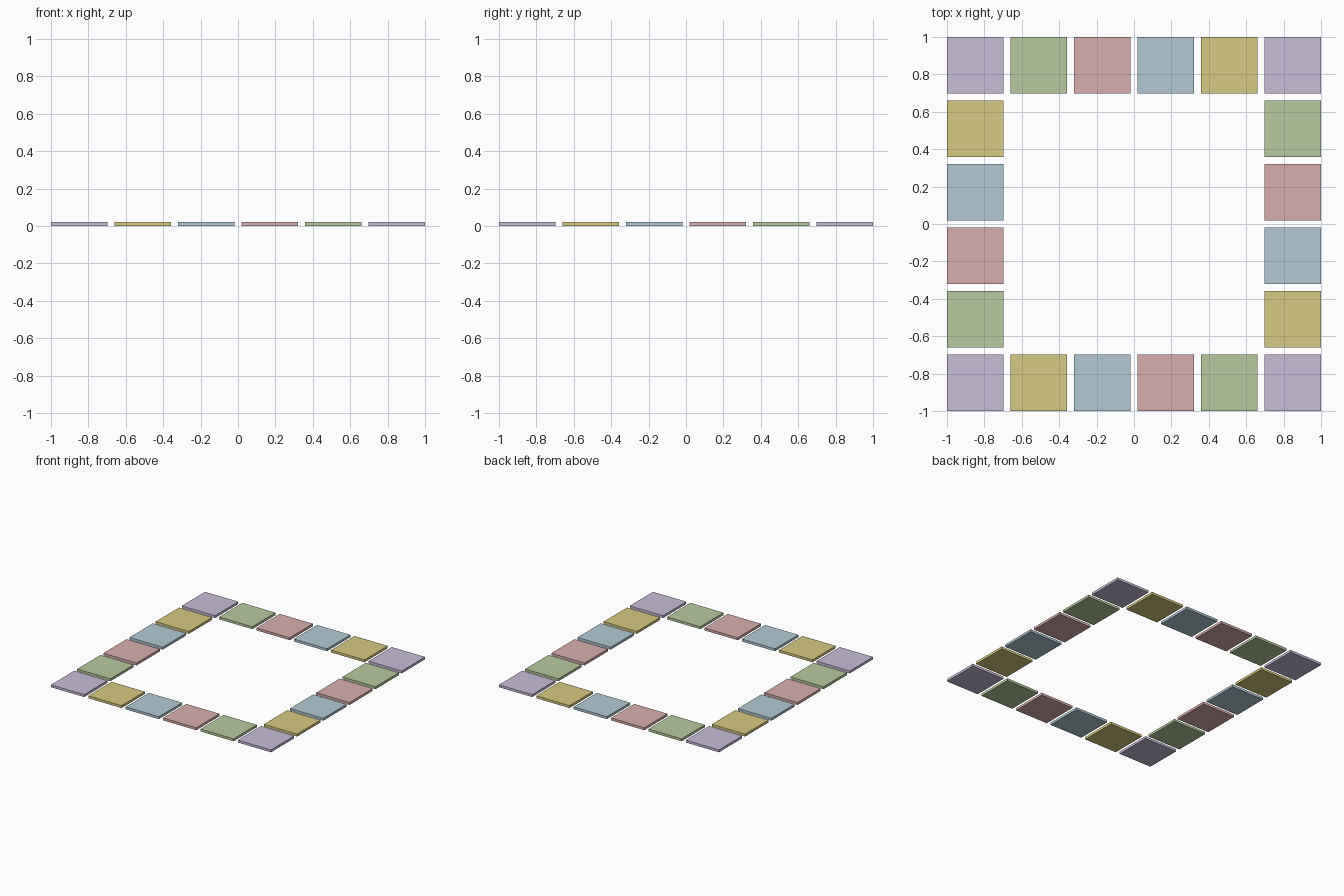
import bpy
from math import pi
from mathutils import Matrix, Vector

if "Cube" in bpy.data.objects:
    bpy.data.objects.remove(bpy.data.objects["Cube"])

TILE, HEIGHT = 0.302, 0.02
PITCH = (2 - TILE) / 5
EDGE = 1 - TILE / 2

# one run of tiles: corner followed by four coloured tiles
RUN = [
    ("corner", (0.58, 0.51, 0.69)),
    ("yellow", (0.68, 0.59, 0.22)),
    ("blue", (0.45, 0.59, 0.66)),
    ("red", (0.70, 0.43, 0.43)),
    ("green", (0.48, 0.59, 0.35)),
]


def material(name, rgb):
    mat = bpy.data.materials.new(name)
    mat.diffuse_color = (*rgb, 1)
    mat.use_nodes = True
    mat.node_tree.nodes["Principled BSDF"].inputs["Base Color"].default_value = mat.diffuse_color
    return mat


def tile(name, loc, mat):
    bpy.ops.mesh.primitive_cube_add(size=1, location=loc)
    obj = bpy.context.object
    obj.name = name
    obj.scale = (TILE, TILE, HEIGHT)
    obj.data.materials.append(mat)


mats = [material(name + "_tile", rgb) for name, rgb in RUN]

# the same run repeats around the four sides, a quarter turn each
for side, side_name in enumerate(("front", "right", "back", "left")):
    turn = Matrix.Rotation(side * pi / 2, 3, 'Z')
    for i, (name, _) in enumerate(RUN):
        loc = turn @ Vector((-EDGE + i * PITCH, -EDGE, HEIGHT / 2))
        tile(f"{side_name}_{name}_tile", loc, mats[i])
